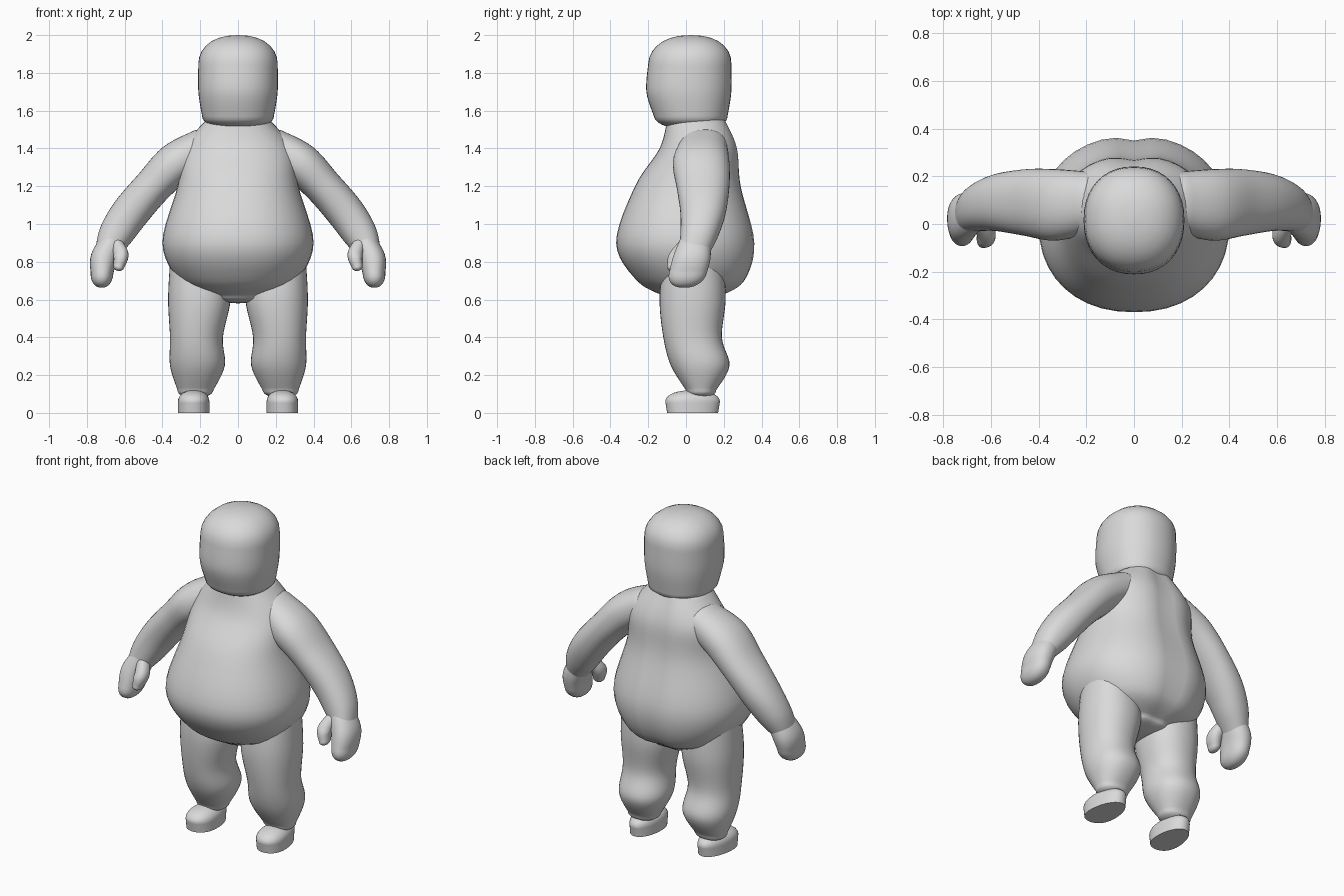
import bpy, bmesh, math
from mathutils import Vector

cube = bpy.data.objects.get("Cube")
if cube:
    bpy.data.objects.remove(cube, do_unlink=True)

grey = bpy.data.materials.new("light_grey")
grey.use_nodes = True
colour = (.7, .7, .7, 1)
grey.diffuse_color = colour
grey.node_tree.nodes["Principled BSDF"].inputs["Base Color"].default_value = colour


def smooth_rows(rows, steps=6):
    """Catmull-Rom interpolation between cross-sections."""
    out = []
    for i in range(len(rows) - 1):
        quad = (rows[max(i - 1, 0)], rows[i], rows[i + 1], rows[min(i + 2, len(rows) - 1)])
        for k in range(steps):
            t = k / steps
            out.append([b + t / 2 * (c - a + t * (2 * a - 5 * b + 4 * c - d
                        + t * (3 * (b - c) + d - a))) for a, b, c, d in zip(*quad)])
    return out + [list(rows[-1])]


def dome(end, neighbour, depth, steps=7):
    """Rows that round off an open end of a loft."""
    centre = Vector(end[:3])
    outward = (centre - Vector(neighbour[:3])).normalized()
    rows = []
    for k in range(1, steps + 1):
        angle = math.pi / 2 * k / steps
        scale = max(math.cos(angle), .01) ** .85
        place = centre + outward * depth * math.sin(angle)
        rows.append([*place, end[3] * scale, end[4] * scale])
    return rows


def loft(name, rows, start=0, finish=0, power=2.2, tilt=False, shape=None, side=1, sides=40):
    """Skin rows of (x, y, z, x radius, y radius); start and finish are dome depths."""
    rows = smooth_rows(rows)
    first = dome(rows[0], rows[1], start) if start else []
    last = dome(rows[-1], rows[-2], finish) if finish else []
    rows = first[::-1] + rows + last

    bm = bmesh.new()
    rings = []
    for i, (x, y, z, rx, ry) in enumerate(rows):
        across = Vector((1, 0, 0))
        if tilt:
            before, after = rows[max(i - 1, 0)], rows[min(i + 1, len(rows) - 1)]
            across = Vector((after[2] - before[2], 0, before[0] - after[0])).normalized()
        ring = []
        for k in range(sides):
            angle = math.tau * k / sides
            c, s = (math.copysign(abs(v) ** (2 / power), v)
                    for v in (math.cos(angle), math.sin(angle)))
            point = Vector((x, y + s * ry, z)) + across * c * rx
            if shape:
                shape(point)
            point.x *= side
            ring.append(bm.verts.new(point))
        rings.append(ring)
    for lower, upper in zip(rings, rings[1:]):
        for k in range(sides):
            n = (k + 1) % sides
            bm.faces.new((lower[k], lower[n], upper[n], upper[k]))
    bm.faces.new(rings[0])
    bm.faces.new(rings[-1])
    bmesh.ops.recalc_face_normals(bm, faces=bm.faces)

    mesh = bpy.data.meshes.new(name)
    bm.to_mesh(mesh)
    bm.free()
    mesh.materials.append(grey)
    mesh.shade_smooth()
    mesh.set_sharp_from_angle(angle=math.radians(50))
    bpy.context.collection.objects.link(bpy.data.objects.new(name, mesh))


def extents(rows):
    """Turn (z, x min, x max, y min, y max) into loft rows."""
    return [((left + right) / 2, (front + back) / 2, z, (right - left) / 2, (back - front) / 2)
            for z, left, right, front, back in rows]


def centred(rows):
    """Turn (z, half width, y min, y max) into loft rows."""
    return extents([(z, -width, width, front, back) for z, width, front, back in rows])


def back_groove(point):
    if point.y > .1:
        point.y -= .02 * math.exp(-(point.x / .06) ** 2)


def narrow_heel(point):
    point.x -= (point.x - .2) * point.y


# Head, tucked in at the neck
loft("head", centred([
    (1.57, .19, -.17, .22),
    (1.7, .21, -.21, .24),
    (1.85, .21, -.2, .24),
]), start=.07, finish=.15)

# Torso with belly, buttocks and sloping shoulders
loft("torso", centred([
    (.62, .15, -.12, .2),
    (.7, .31, -.26, .32),
    (.9, .4, -.37, .37),
    (1.2, .32, -.27, .3),
    (1.4, .29, -.14, .28),
    (1.55, .17, -.1, .22),
]), start=.04, shape=back_groove)

for label, side in (("left", 1), ("right", -1)):
    # Leg with thigh, narrow knee and full calf
    loft(label + "_leg", extents([
        (.8, .06, .36, -.12, .2),
        (.6, .04, .37, -.14, .21),
        (.4, .08, .36, -.12, .19),
        (.25, .07, .36, -.08, .23),
        (.12, .13, .32, 0, .16),
    ]), finish=.04, side=side)

    # Foot with a flat sole
    loft(label + "_foot", extents([
        (0, .15, .32, -.1, .17),
        (.06, .15, .32, -.11, .18),
    ]), finish=.06, shape=narrow_heel, side=side)

    # Arm
    loft(label + "_arm", [
        (.2, .09, 1.4, .1, .13),
        (.33, .08, 1.32, .11, .15),
        (.45, .09, 1.2, .1, .14),
        (.57, .09, 1.06, .1, .12),
        (.65, .07, .94, .09, .1),
        (.7, .04, .84, .06, .08),
    ], start=.1, finish=.03, tilt=True, side=side)

    # Mitten-like hand
    loft(label + "_hand", [
        (.66, .05, .92, .06, .08),
        (.71, .03, .82, .07, .1),
        (.72, .01, .74, .06, .1),
    ], start=.04, finish=.08, tilt=True, side=side)

    # Thumb
    loft(label + "_thumb", [
        (.65, .01, .91, .03, .04),
        (.62, -.04, .84, .04, .05),
        (.63, -.06, .78, .03, .04),
    ], start=.02, finish=.03, tilt=True, side=side)
